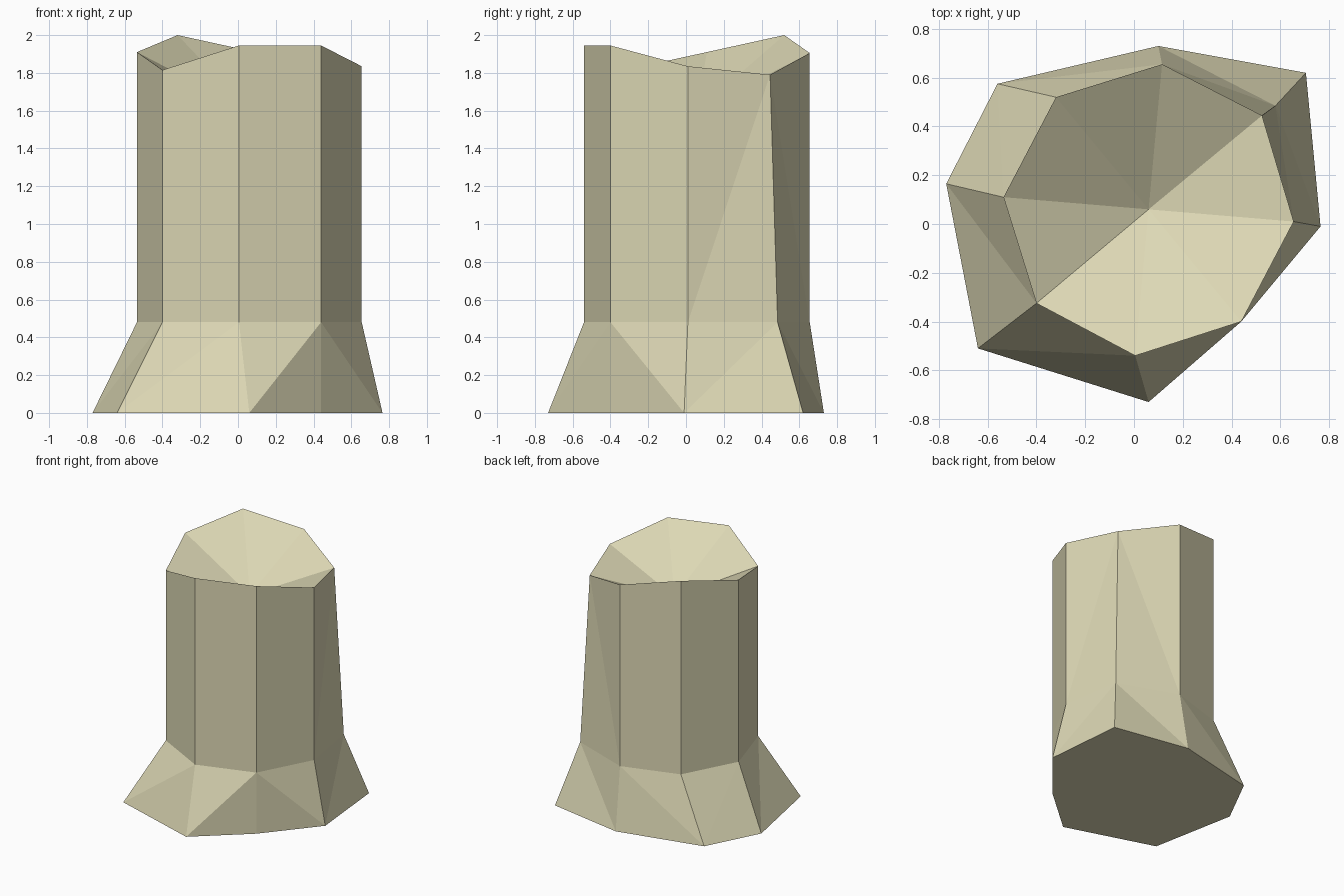
import bpy
import bmesh

default_cube = bpy.data.objects.get("Cube")
if default_cube:
    bpy.data.objects.remove(default_cube, do_unlink=True)

# Outlines, counter-clockwise from the front: root spread and trunk
ROOT_OUTLINE = [(0.06, -0.73), (0.44, -0.40), (0.765, -0.01), (0.705, 0.62),
                (0.10, 0.73), (-0.56, 0.575), (-0.77, 0.165), (-0.64, -0.51)]
TRUNK_OUTLINE = [(0.005, -0.54), (0.44, -0.40), (0.655, 0.01), (0.58, 0.485),
                 (0.115, 0.655), (-0.32, 0.52), (-0.535, 0.11), (-0.40, -0.325)]
RIM_HEIGHTS = [1.945, 1.945, 1.835, 1.79, 1.905, 2.0, 1.91, 1.815]
TRUNK_START = 0.48
LEANING_CORNER = 3


def wood_material(name, colour):
    material = bpy.data.materials.new(name)
    material.use_nodes = True
    material.diffuse_color = colour
    shader = next(n for n in material.node_tree.nodes if n.type == 'BSDF_PRINCIPLED')
    shader.inputs["Base Color"].default_value = colour
    return material


def bridge(bm, lower, upper, falling):
    """Join two rings with triangles; 'falling' lists sides split the other way."""
    count = len(lower)
    for i in range(count):
        j = (i + 1) % count
        if i in falling:
            bm.faces.new((lower[i], lower[j], upper[i]))
            bm.faces.new((lower[j], upper[j], upper[i]))
        else:
            bm.faces.new((lower[i], lower[j], upper[j]))
            bm.faces.new((lower[i], upper[j], upper[i]))


bm = bmesh.new()

# Rings of the stump
root_ring = [bm.verts.new((x, y, 0)) for x, y in ROOT_OUTLINE]
trunk_ring = [bm.verts.new((x, y, TRUNK_START)) for x, y in TRUNK_OUTLINE]
rim_ring = [bm.verts.new((x, y, z)) for (x, y), z in zip(TRUNK_OUTLINE, RIM_HEIGHTS)]
rim_ring[LEANING_CORNER].co.xy = (0.525, 0.445)

# Flared roots, trunk wall and flat underside
bridge(bm, root_ring, trunk_ring, falling=(1, 3, 4))
bridge(bm, trunk_ring, rim_ring, falling=(3,))
bm.faces.new(list(reversed(root_ring)))

# Hollow top as a fan sinking to the middle
hollow = bm.verts.new((0.06, 0.06, 1.6))
for i, corner in enumerate(rim_ring):
    bm.faces.new((corner, rim_ring[(i + 1) % len(rim_ring)], hollow))

bmesh.ops.recalc_face_normals(bm, faces=bm.faces[:])
mesh = bpy.data.meshes.new("tree_stump")
bm.to_mesh(mesh)
bm.free()
mesh.materials.append(wood_material("pale_wood", (0.72, 0.685, 0.46, 1.0)))
stump = bpy.data.objects.new("tree_stump", mesh)
bpy.context.collection.objects.link(stump)
